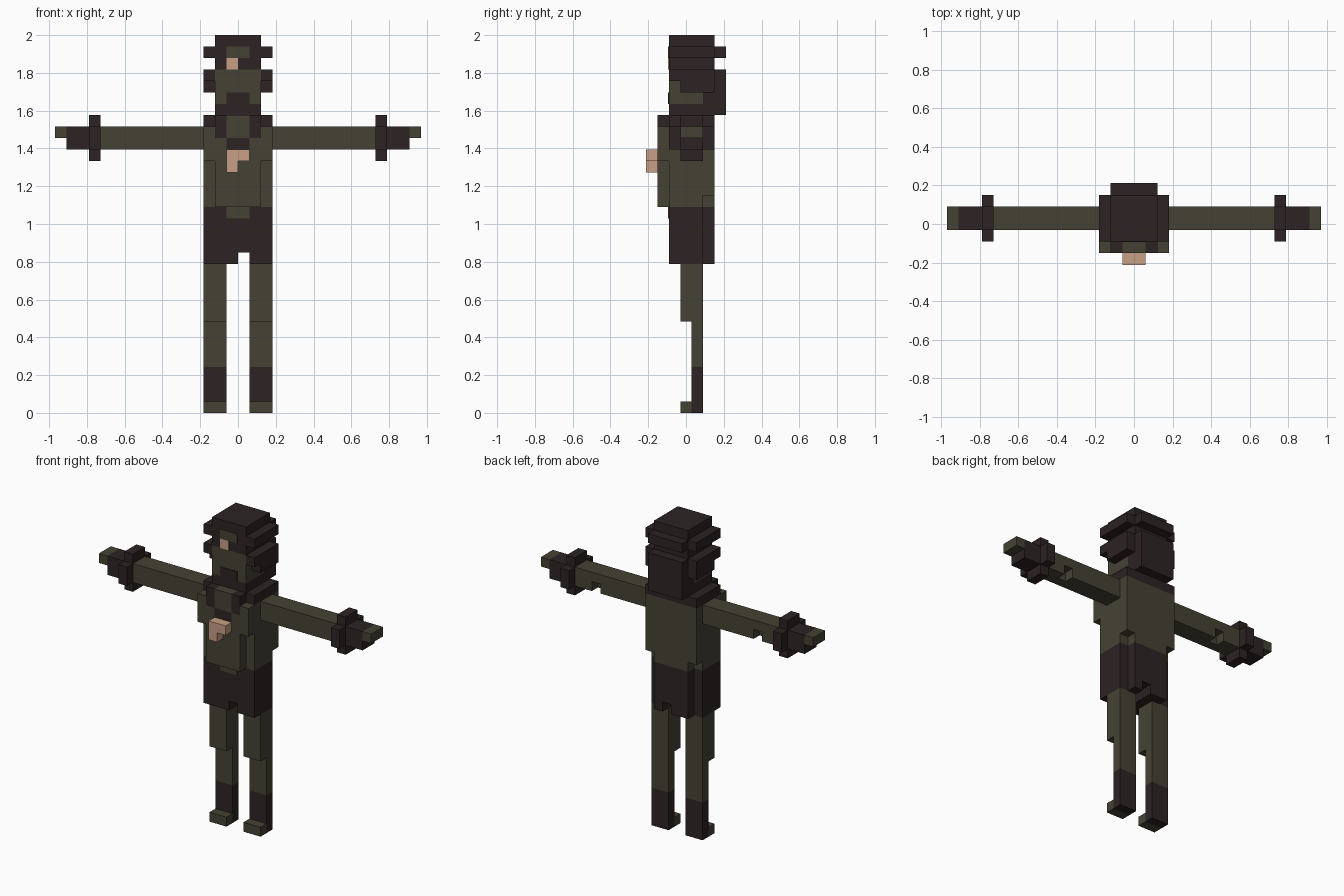
import bpy, bmesh

if "Cube" in bpy.data.objects:
    bpy.data.objects.remove(bpy.data.objects["Cube"])

V = 2 / 33  # block size: the figure is 33 blocks tall


def make_material(name, rgb):
    m = bpy.data.materials.new(name)
    m.diffuse_color = (*rgb, 1)
    m.use_nodes = True
    m.node_tree.nodes["Principled BSDF"].inputs["Base Color"].default_value = m.diffuse_color
    return m


OLIVE = make_material("olive_cloth", (0.060, 0.054, 0.034))
DARK = make_material("dark_brown", (0.026, 0.017, 0.017))
SKIN = make_material("peach_skin", (0.575, 0.350, 0.235))


def part(name, mat, *boxes, mirror=False):
    """Boxes as (x0, x1, y0, y1, z0, z1) in block units; y runs 0 (front) to 7 (back)."""
    bm = bmesh.new()
    for b in boxes:
        for side in ((1, -1) if mirror else (1,)):
            x0, x1 = sorted((b[0] * side, b[1] * side))
            r = bmesh.ops.create_cube(bm, size=1)
            for v in r["verts"]:
                v.co = ((x1 if v.co.x > 0 else x0) * V,
                        ((b[3] if v.co.y > 0 else b[2]) - 3.5) * V,
                        (b[5] if v.co.z > 0 else b[4]) * V)
    me = bpy.data.meshes.new(name)
    bm.to_mesh(me)
    bm.free()
    me.materials.append(mat)
    ob = bpy.data.objects.new(name, me)
    bpy.context.collection.objects.link(ob)
    return ob


P = 0.06  # thickness of painted plates, in blocks

# Legs, boots and toes
part("trouser_leg", OLIVE, (1, 3, 3, 5, 8, 13), (1, 3, 4, 5, 4, 8), mirror=True)
part("boot", DARK, (1, 3, 4, 5, 0, 4), mirror=True)
part("toe", OLIVE, (1, 3, 3, 4, 0, 1), mirror=True)

# Coat skirt: back corners cut away, slit at the bottom right of centre
part("coat_skirt", DARK,
     (-3, 3, 2, 5, 14, 18), (-2, 2, 5, 6, 14, 18),
     (-3, 0, 2, 5, 13, 14), (1, 3, 2, 5, 13, 14),
     (-2, 0, 5, 6, 13, 14), (1, 2, 5, 6, 13, 14))
part("belt_flap", OLIVE, (-1, 1, 2 - P, 2, 17, 18))

# Torso, shoulders and chest
part("torso", OLIVE,
     (-3, 3, 2, 5, 18, 19), (-2, 2, 5, 6, 18, 19), (-3, 3, 2, 6, 19, 25))
part("shoulders", DARK, (-3, 3, 2, 6, 25, 26))
part("chest", OLIVE,
     (-2, 2, 1, 2, 18, 23), (-1, 1, 1, 2, 24, 26))
part("chest_side", OLIVE, (2, 3, 1, 2, 22, 25), (1, 2, 1, 2, 23, 24), mirror=True)
part("collar_side", DARK, (1, 2, 1, 2, 24, 26), mirror=True)
part("collar_bottom", DARK, (-1, 1, 1, 2, 23, 24))
part("chest_ornament", SKIN, (-1, 1, 0, 1, 22, 23), (-1, 0, 0, 1, 21, 22))

# Arms (small notch at the lower back), cuffs, hands and fingertips
part("arm", OLIVE, (3, 12, 3, 5, 24, 25), (3, 12, 3, 4, 23, 24),
     (3, 9, 4, 5, 23, 24), (10, 12, 4, 5, 23, 24), mirror=True)
part("cuff_ring", DARK, (12, 13, 2, 6, 23, 25),
     (12, 13, 3, 5, 22, 23), (12, 13, 3, 5, 25, 26), mirror=True)
part("hand", DARK, (13, 15, 3, 5, 23, 25), mirror=True)
part("fingertip", OLIVE, (15, 16, 3, 5, 24, 25), mirror=True)

# Head: chin, face and hair
part("chin", DARK, (-2, 2, 2, 6, 26, 27))
part("face", OLIVE, (-2, 2, 2, 5, 27, 28), (-2, 2, 2, 3, 28, 30))
part("mouth", DARK, (-1, 1, 2 - P, 2, 27, 28))
part("hair_core", DARK,
     (-2, 2, 5, 6, 27, 28), (-2, 2, 3, 6, 28, 30),
     (-2, 2, 2, 6, 30, 33))
part("hair_side", DARK, (2, 3, 3, 6, 28, 29), (2, 3, 2, 6, 29, 30),
     (2, 3, 2, 6, 31, 32), mirror=True)
part("hair_back", DARK, (-2, 2, 6, 7, 26, 30), (-2, 2, 6, 7, 31, 32))
part("forehead_patch", OLIVE, (-1, 1, 2 - P, 2, 31, 32))
part("forehead_skin", SKIN, (-1, 0, 2 - P, 2, 30, 31))
